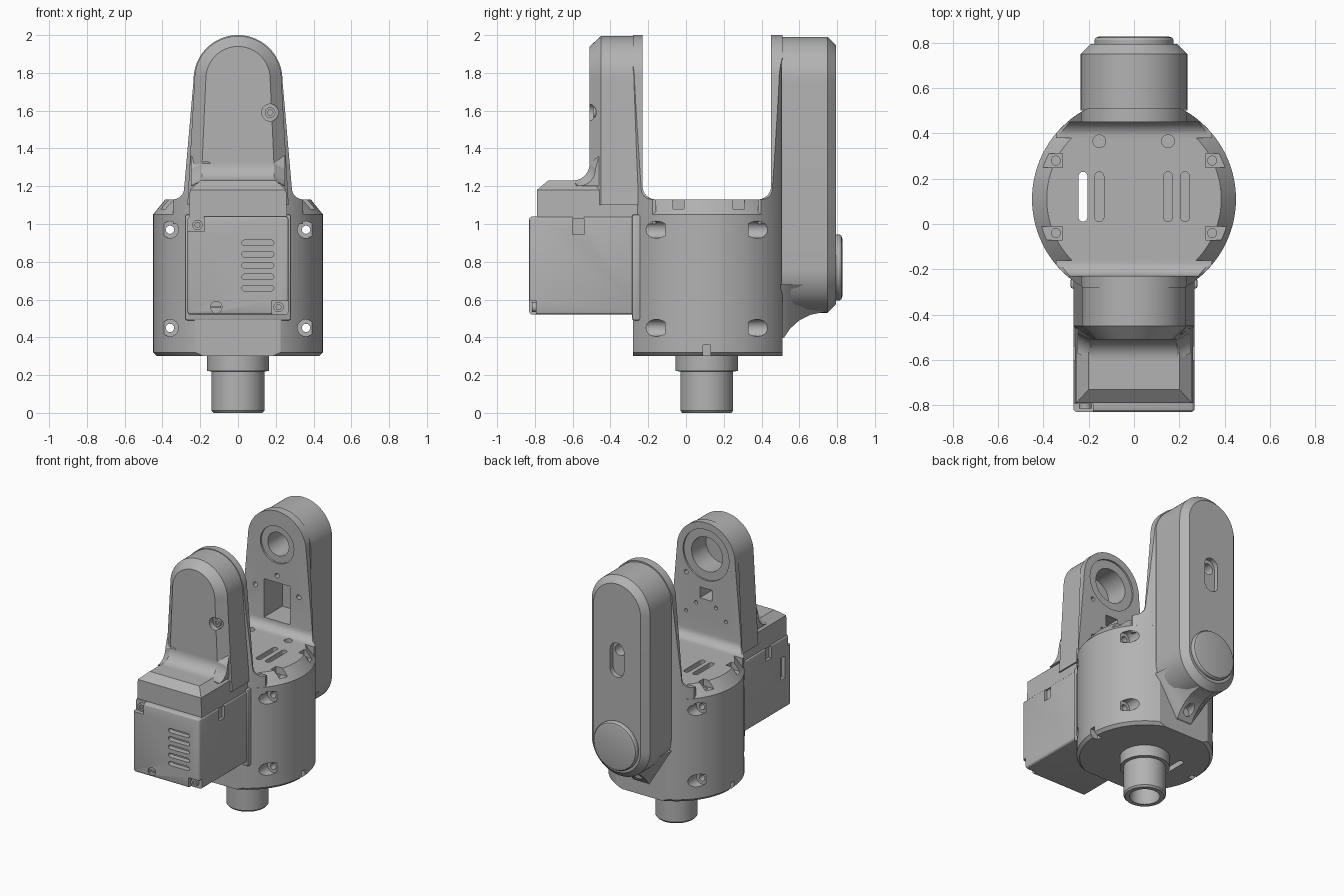
import bpy, bmesh
from math import pi, sin, cos, radians

cube = bpy.data.objects.get("Cube")
if cube:
    bpy.data.objects.remove(cube)

grey = bpy.data.materials.new("machine grey")
grey.use_nodes = True
GREY = (0.45, 0.45, 0.45, 1)
grey.diffuse_color = GREY
grey.node_tree.nodes["Principled BSDF"].inputs["Base Color"].default_value = GREY

CY = 0.11     # y of the turning axis
HW = 0.235    # half width of the arms
parts = []


# --- helpers -------------------------------------------------------------
def place(axis, u, v, w):
    return {"x": (w, u, v), "y": (u, w, v), "z": (u, v, w)}[axis]


def loft(name, axis, rings, keep=True):
    """Closed solid through rings, each ring being (2D points, offset on axis)."""
    bm = bmesh.new()
    loops = [[bm.verts.new(place(axis, u, v, w)) for u, v in pts] for pts, w in rings]
    n = len(loops[0])
    for a, b in zip(loops, loops[1:]):
        for i in range(n):
            j = (i + 1) % n
            bm.faces.new((a[i], a[j], b[j], b[i]))
    bm.faces.new(loops[0])
    bm.faces.new(loops[-1])
    bmesh.ops.recalc_face_normals(bm, faces=bm.faces)
    mesh = bpy.data.meshes.new(name)
    bm.to_mesh(mesh)
    bm.free()
    ob = bpy.data.objects.new(name, mesh)
    bpy.context.scene.collection.objects.link(ob)
    if keep:
        parts.append(ob)
    return ob


def arc(cu, cv, r, start, end, n=24):
    steps = [radians(start + (end - start) * i / n) for i in range(n + 1)]
    return [(cu + r * cos(t), cv + r * sin(t)) for t in steps]


def circle(u, v, r, n=48):
    return arc(u, v, r, 0, 360, n)[:-1]


def rect(u0, u1, v0, v1):
    return [(u0, v0), (u1, v0), (u1, v1), (u0, v1)]


def capsule(u, v0, v1, r, n=24):
    return arc(u, v1, r, 0, 180, n) + arc(u, v0, r, 180, 360, n)


def prism(pts, axis, a, b, name="cutter", keep=False):
    return loft(name, axis, [(pts, a), (pts, b)], keep)


def cut(target, cutter, op="DIFFERENCE"):
    mod = target.modifiers.new("cut", "BOOLEAN")
    mod.object, mod.operation, mod.solver = cutter, op, "EXACT"
    graph = bpy.context.evaluated_depsgraph_get()
    mesh = bpy.data.meshes.new_from_object(target.evaluated_get(graph))
    target.modifiers.clear()
    target.data = mesh
    bpy.data.objects.remove(cutter)


def bevel(ob, width, segments=2):
    bm = bmesh.new()
    bm.from_mesh(ob.data)
    bmesh.ops.bevel(bm, geom=bm.edges[:], offset=width, segments=segments,
                    affect="EDGES", profile=0.5)
    bm.to_mesh(ob.data)
    bm.free()


# --- round body with flat front and back ---------------------------------
body = loft("body", "z", [(circle(0, CY, r, 96), z) for r, z in
                          [(0.43, 0.30), (0.45, 0.32), (0.45, 1.05), (0.385, 1.13)]])
cut(body, prism(rect(-0.6, 0.6, -0.28, 0.51), "z", 0, 2), "INTERSECT")
for x in (-0.36, 0.36):
    for z in (0.45, 0.97):
        # screw pockets front and back, joined by a through hole
        cut(body, prism(circle(x, z, 0.045, 24), "y", -0.5, -0.11))
        cut(body, prism(circle(x, z, 0.045, 24), "y", 0.33, 0.8))
        cut(body, prism(circle(x, z, 0.022, 16), "y", -0.5, 0.8))
    for y in (-0.04, 0.28):
        side = 1 if x > 0 else -1
        cut(body, prism(rect(*sorted((side * 0.315, side * 0.43)), y - 0.03, y + 0.03), "z", 1.08, 1.3))
        cut(body, prism(circle(side * 0.345, y, 0.02, 16), "z", 1.0, 1.3))
    cut(body, prism(rect(CY - 0.02, CY + 0.02, 0.25, 0.36), "x", x * 1.22 - 0.05, x * 1.22 + 0.05))
for x, floor in ((-0.225, 0.2), (-0.153, 1.0), (0.15, 1.0), (0.225, 1.0)):
    cut(body, prism(capsule(x, 0.03, 0.21, 0.02, 8), "z", floor, 1.3))

# --- hollow shaft below --------------------------------------------------
shaft = loft("shaft", "z", [(circle(0, CY, r), z) for r, z in
                            [(0.13, 0), (0.14, 0.012), (0.14, 0.22), (0.165, 0.221), (0.165, 0.31)]])
cut(shaft, prism(circle(0, CY, 0.1), "z", -0.1, 0.25))


# --- fork plates: side profile, arm outline and body cylinder intersected --
def fork_plate(name, outer, inner):
    d = 1 if inner > outer else -1
    fillet = [(inner + d * (0.07 - 0.07 * cos(t)), 1.2 - 0.07 * sin(t))
              for t in [i * pi / 16 for i in range(9)]]
    foot = inner + d * 0.07
    plate = prism([(outer, 1.0), (outer, 2.1), (inner, 2.1)] + fillet + [(foot, 1.0)],
                  "x", -0.6, 0.6, name, True)
    flare_r = arc(0.345, 1.19, 0.06, 270, 180, 6)
    flare_l = [(-u, v) for u, v in reversed(flare_r)]
    outline = ([(0.345, 0.9)] + flare_r + arc(0, 1.765, HW, 0, 180, 40)
               + flare_l + [(-0.345, 0.9)])
    cut(plate, prism(outline, "y", -1, 1), "INTERSECT")
    cut(plate, prism(circle(0, CY, 0.4495, 96), "z", 0, 3), "INTERSECT")
    return plate


front_plate = fork_plate("front_fork_plate", -0.28, -0.23)
back_plate = fork_plate("back_fork_plate", 0.51, 0.45)

# --- front arm housing ---------------------------------------------------


def arm_outline(r, zc, foot):
    return arc(0, zc, r, 0, 180, 40) + [(-foot, 1.1), (foot, 1.1)]


front_arm = loft("front_arm", "y", [(arm_outline(HW - 0.005, 1.765, 0.268), -0.255),
                                    (arm_outline(HW - 0.005, 1.765, 0.268), -0.45),
                                    (arm_outline(0.17, 1.77, 0.2), -0.51)])
for x, z in ((0.17, 1.59), (-0.17, 1.285)):
    cut(front_arm, prism(circle(x, z, 0.045, 24), "y", -0.7, -0.47))
    screw = prism(circle(x, z, 0.028, 24), "y", -0.49, -0.46, "arm_screw", True)
    cut(screw, prism(circle(x, z, 0.015, 6), "y", -0.6, -0.478))

# shelf over the motor box, blended into the arm
shelf = loft("motor_shelf", "z", [(rect(-0.26, 0.26, -0.79, -0.25), 1.03),
                                  (rect(-0.255, 0.255, -0.79, -0.25), 1.18),
                                  (rect(-0.2, 0.2, -0.73, -0.3), 1.23)])
blend = arc(-0.6, 1.32, 0.09, 270, 360, 10)
loft("shelf_blend", "x", [([(-0.46, 1.2), (-0.57, 1.2)] + [(u + 0.03, v - 0.03) for u, v in blend] + [(-0.46, 1.36)], -0.25),
                          ([(-0.46, 1.2), (-0.6, 1.2)] + blend + [(-0.46, 1.36)], -0.19),
                          ([(-0.46, 1.2), (-0.6, 1.2)] + blend + [(-0.46, 1.36)], 0.19),
                          ([(-0.46, 1.2), (-0.57, 1.2)] + [(u + 0.03, v - 0.03) for u, v in blend] + [(-0.46, 1.36)], 0.25)])

# --- motor box with rim, vents and corner screws ---------------------------
rim = prism(rect(-0.28, 0.28, 0.49, 1.05), "y", -0.285, -0.24, "motor_rim", True)
bevel(rim, 0.01)
box = prism(rect(-0.268, 0.268, 0.52, 1.04), "y", -0.83, -0.24, "motor_box", True)
bevel(box, 0.018, 3)
for i in range(5):
    z = 0.66 + 0.06 * i
    pts = [(u, v) for v, u in capsule(z, 0.035, 0.175, 0.015, 6)]
    cut(box, prism(pts, "y", -0.9, -0.79))
for x, z, side in ((-0.215, 0.995, -1), (0.215, 0.56, 1)):
    x0, x1 = sorted((x - side * 0.035, x + side * 0.1))
    z0, z1 = sorted((z + side * 0.035, z - side * 0.1))
    cut(box, prism(rect(x0, x1, z0, z1), "y", -0.9, -0.795))
    screw = prism(circle(x, z, 0.027, 24), "y", -0.815, -0.78, "box_screw", True)
    cut(screw, prism(circle(x, z, 0.014, 6), "y", -0.9, -0.805))
    cut(box, prism(rect(-0.6, -0.54, 0.945, 1.1), "x", side * 0.268 - 0.02, side * 0.268 + 0.02))
cut(box, prism(circle(-0.115, 0.56, 0.03, 24), "y", -0.9, -0.82))
prism(rect(-0.14, -0.09, 0.555, 0.565), "y", -0.828, -0.815, "slot_bar", True)
cut(box, prism(rect(-0.76, -0.71, 0.74, 0.9), "x", -0.4, -0.24))

# --- back arm housing ----------------------------------------------------
back_arm = loft("back_arm", "y", [(capsule(0, 0.765, 1.755, HW - d, 40), y) for d, y in
                                  [(0, 0.505), (0, 0.75), (0.045, 0.795)]])
cut(back_arm, prism(capsule(0, 1.32, 1.46, 0.055), "y", 0.76, 1))
cut(back_arm, prism(circle(0, 1.45, 0.04, 24), "y", 0.66, 1))
loft("back_cap", "y", [(circle(0, 0.77, r), y) for r, y in
                       [(0.175, 0.78), (0.175, 0.812), (0.168, 0.823), (0.15, 0.828)]])
# tapered foot blending the arm into the body
foot = loft("arm_foot", "y", [([(-w, 0.68), (w, 0.68), (0.06, tip), (-0.06, tip)], y) for w, tip, y in
                              [(0.235, 0.39, 0.5), (0.235, 0.4, 0.52), (0.23, 0.445, 0.55),
                               (0.225, 0.49, 0.6), (0.21, 0.52, 0.66), (0.19, 0.535, 0.74)]])
cut(foot, prism(circle(0, 0.46, 0.035, 24), "y", 0.525, 1))

# --- bearing seats and openings on the inner fork faces --------------------
for ob in (front_plate, front_arm):
    cut(ob, prism(circle(0, 1.765, 0.125), "y", -0.41, 0))
    cut(ob, prism(rect(-0.05, 0.05, 1.44, 1.52), "y", -0.36, 0))
    cut(ob, prism(circle(0.16, 1.6, 0.016, 12), "y", -0.32, 0))
cut(front_plate, prism(circle(0, 1.765, 0.185), "y", -0.242, 0))
for x, z in ((-0.08, 1.4), (0.08, 1.4), (-0.16, 1.32), (0.16, 1.32)):
    cut(front_plate, prism(circle(x, z, 0.013, 12), "y", -0.26, 0))
for ob in (back_plate, back_arm):
    cut(ob, prism(circle(0, 1.755, 0.085), "y", 0.2, 0.66))
    cut(ob, prism(rect(-0.105, 0.105, 1.2, 1.48), "y", 0.2, 0.66))
cut(back_plate, prism(circle(0, 1.755, 0.135), "y", 0.2, 0.464))
for x, z in ((0, 1.53), (-0.175, 1.42), (0.175, 1.42)):
    cut(back_plate, prism(circle(x, z, 0.018, 12), "y", 0.2, 0.49))
for x in (-0.153, 0.15):
    for ob in (body, back_plate):
        cut(ob, prism(circle(x, 0.365, 0.028, 24), "z", 1.05, 1.3))

# --- colour and shading --------------------------------------------------
bpy.ops.object.select_all(action="DESELECT")
for ob in parts:
    ob.data.materials.clear()
    ob.data.materials.append(grey)
    ob.select_set(True)
bpy.context.view_layer.objects.active = body
bpy.ops.object.shade_smooth_by_angle(angle=radians(25))
